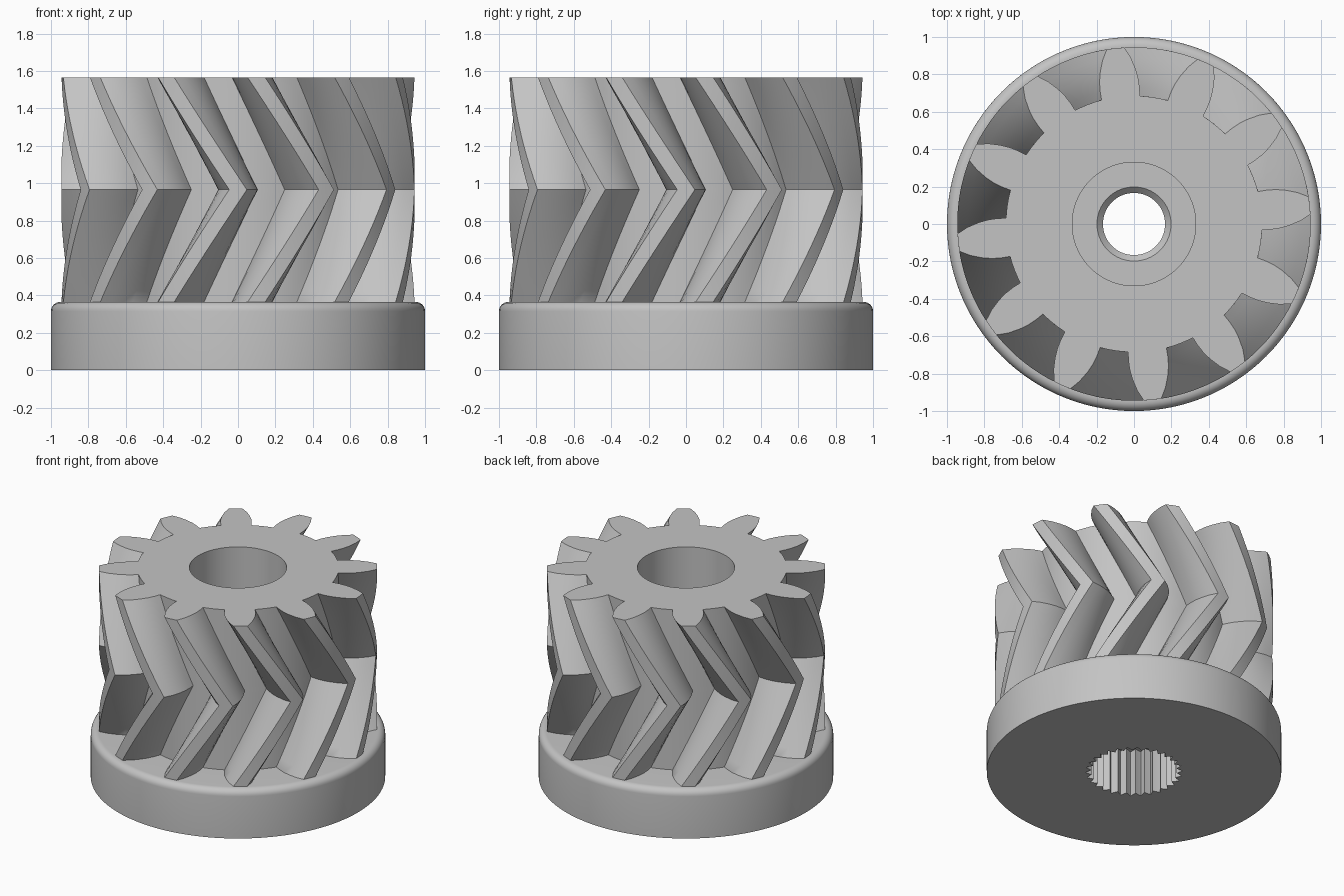
import bpy, bmesh
from math import sin, cos, pi, radians, degrees, asin

if "Cube" in bpy.data.objects:
    bpy.data.objects.remove(bpy.data.objects["Cube"])

TEETH, SPLINES = 12, 30
BASE_TOP, MID, TOP = 0.365, 0.965, 1.565
TWIST = radians(24)            # rotation over each half of the herringbone

steel = bpy.data.materials.new("grey_steel")
steel.use_nodes = True
grey = (0.55, 0.55, 0.55, 1)
steel.diffuse_color = grey
steel.node_tree.nodes["Principled BSDF"].inputs["Base Color"].default_value = grey


def ring(polar, z, turn=0.0):
    return [(r * cos(a + turn), r * sin(a + turn), z) for a, r in polar]


def circle(polar, radius):
    """Circle that keeps the angles of another outline."""
    return [(a, radius) for a, r in polar]


def loft(name, rings):
    """Closed skin running through the rings and back to the first."""
    bm = bmesh.new()
    loops = [[bm.verts.new(p) for p in pts] for pts in rings]
    for low, high in zip(loops, loops[1:] + loops[:1]):
        for i in range(len(low)):
            bm.faces.new((low[i - 1], low[i], high[i], high[i - 1]))
    bmesh.ops.recalc_face_normals(bm, faces=bm.faces)
    mesh = bpy.data.meshes.new(name)
    bm.to_mesh(mesh)
    bm.free()
    mesh.materials.append(steel)
    obj = bpy.data.objects.new(name, mesh)
    bpy.context.collection.objects.link(obj)
    bpy.ops.object.select_all(action="DESELECT")
    obj.select_set(True)
    bpy.context.view_layer.objects.active = obj
    bpy.ops.object.shade_smooth_by_angle(angle=radians(28))
    return obj


# Tooth outline: flank given as radius and half width, then tip and root arcs
flank = [(0.685, 0.103), (0.73, 0.106), (0.78, 0.104), (0.83, 0.095),
         (0.89, 0.076), (0.945, 0.047)]
half = [(asin(w / r), r) for r, w in flank]
tooth = [(-a, r) for a, r in half] + [(0, 0.945)] + half[::-1]
root_a, root_r = half[0]
pitch = 2 * pi / TEETH
gap = pitch - 2 * root_a
tooth += [(root_a + gap * k / 4, root_r) for k in (1, 2, 3)]
outline = [(a + pitch * t, r) for t in range(TEETH) for a, r in tooth]

# Herringbone gear with a stepped bore
STEPS = 10
rings = [ring(outline, BASE_TOP - 0.02, -TWIST)]
for k in range(2 * STEPS + 1):
    s = k / STEPS - 1
    rings.append(ring(outline, MID + s * (TOP - MID), -TWIST * abs(s)))
for radius, z in [(0.33, TOP), (0.33, 0.6), (0.198, 0.6), (0.166, 0.568),
                  (0.166, BASE_TOP - 0.02)]:
    rings.append(ring(circle(outline, radius), z, -TWIST))
loft("herringbone_gear", rings)

# Round flange with a filleted rim and a serrated socket
count = SPLINES * 4
serration = [(2 * pi * i / count, (0.29, 0.31, 0.33, 0.31)[i % 4]) for i in range(count)]
FILLET = 0.05
rings = [ring(serration, 0), ring(circle(serration, 1), 0)]
for k in range(7):
    a = pi / 2 * k / 6
    rings.append(ring(circle(serration, 1 - FILLET + FILLET * cos(a)),
                      BASE_TOP - FILLET + FILLET * sin(a)))
rings.append(ring(serration, BASE_TOP))
loft("base_flange", rings)
